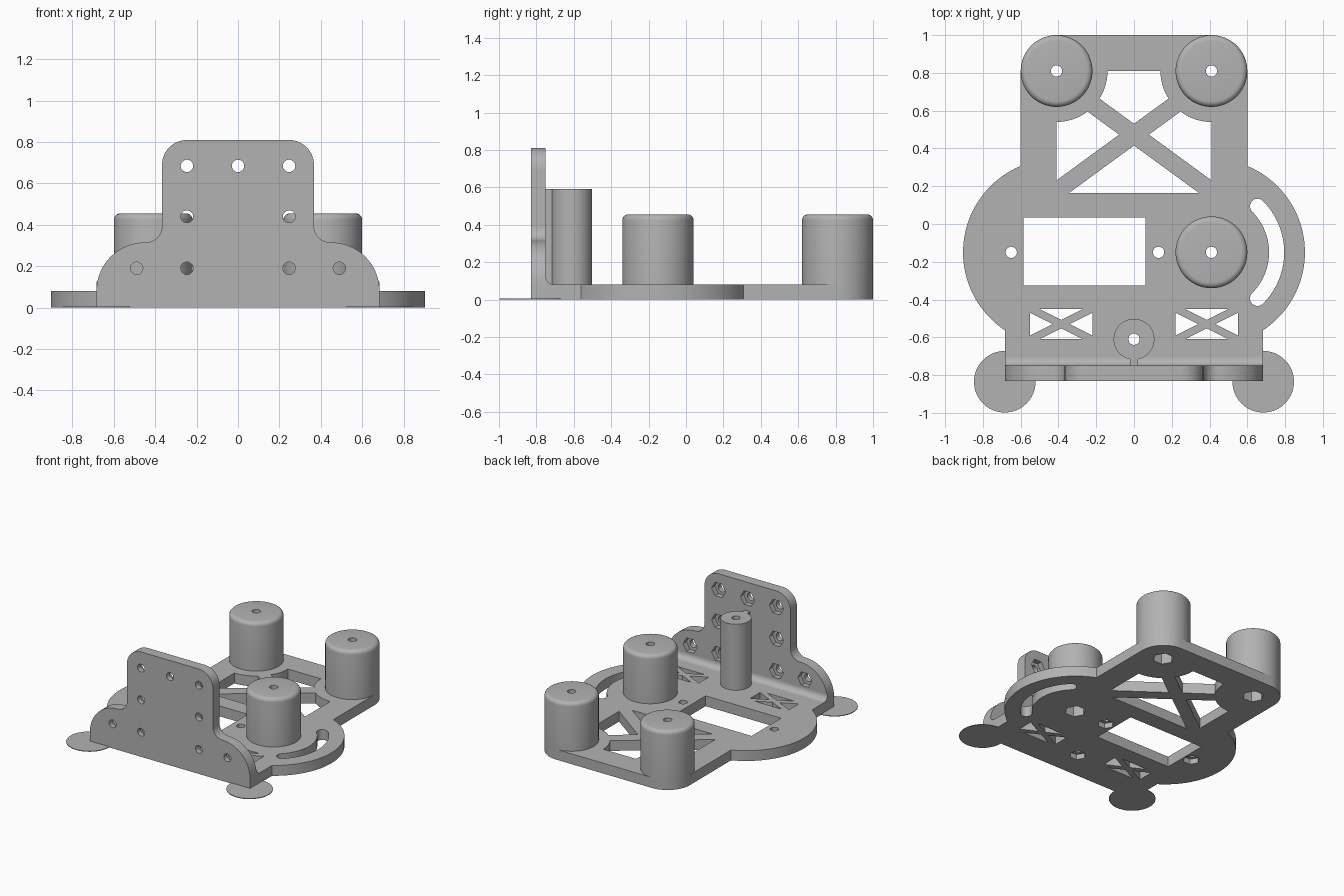
import bpy, bmesh, math
from mathutils import Matrix, Vector

if "Cube" in bpy.data.objects:
    bpy.data.objects.remove(bpy.data.objects["Cube"], do_unlink=True)

grey = bpy.data.materials.new("plain grey")
grey.use_nodes = True
grey.diffuse_color = (0.45, 0.45, 0.45, 1)
grey.node_tree.nodes["Principled BSDF"].inputs["Base Color"].default_value = grey.diffuse_color

FLAT = Matrix.Identity(4)
UPRIGHT = Matrix.Rotation(math.pi / 2, 4, 'X')      # profile in x and z, depth towards the front
ACROSS = Matrix(((0, 0, 1, 0), (1, 0, 0, 0), (0, 1, 0, 0), (0, 0, 0, 1)))  # profile in y and z


def arc(cx, cy, r, start, end, n=16):
    angles = [math.radians(start + (end - start) * i / n) for i in range(n + 1)]
    return [(cx + r * math.cos(a), cy + r * math.sin(a)) for a in angles]


def circle(cx, cy, r, n=64):
    return arc(cx, cy, r, 0, 360, n)[:-1]


def rect(x0, x1, y0, y1):
    return [(x0, y0), (x1, y0), (x1, y1), (x0, y1)]


def mirrored(half):
    return half + [(-x, y) for x, y in reversed(half)]


def bar(cx, cy, length, width, angle):
    turn = Matrix.Rotation(angle, 2)
    corners = rect(-length / 2, length / 2, -width / 2, width / 2)
    return [tuple(turn @ Vector(p) + Vector((cx, cy))) for p in corners]


def prism(name, points, low, high, matrix=FLAT, round_top=0):
    bm = bmesh.new()
    face = bm.faces.new([bm.verts.new((x, y, low)) for x, y in points])
    out = bmesh.ops.extrude_face_region(bm, geom=[face])["geom"]
    top = [v for v in out if isinstance(v, bmesh.types.BMVert)]
    bmesh.ops.translate(bm, verts=top, vec=(0, 0, high - low))
    if round_top:
        rim = [e for e in bm.edges if all(v in top for v in e.verts)]
        bmesh.ops.bevel(bm, geom=rim, offset=round_top, segments=5, profile=0.5, affect='EDGES')
    bm.transform(matrix)
    bmesh.ops.recalc_face_normals(bm, faces=bm.faces)
    mesh = bpy.data.meshes.new(name)
    bm.to_mesh(mesh)
    bm.free()
    mesh.materials.append(grey)
    obj = bpy.data.objects.new(name, mesh)
    bpy.context.collection.objects.link(obj)
    return obj


def combine(target, tool, operation='DIFFERENCE', keep=False):
    mod = target.modifiers.new("combine", 'BOOLEAN')
    mod.operation, mod.object, mod.solver = operation, tool, 'EXACT'
    bpy.context.view_layer.objects.active = target
    bpy.ops.object.modifier_apply(modifier=mod.name)
    if not keep:
        bpy.data.objects.remove(tool, do_unlink=True)


def cut(target, points, low, high, matrix=FLAT):
    combine(target, prism("cutter", points, low, high, matrix))


T = 0.08                    # plate thickness
HOLE = 0.03
REAR = (0.41, 0.81)         # rear post centre, mirrored
PIVOT = (0.41, -0.15)       # side post and side bulge centre
SPINE = (0, -0.61)          # tall thin post centre
W = 0.684                   # half width at the front

# Base plate outline: rounded rear corners and bulging sides
bulge = arc(*PIVOT, 0.495, -56.4, 67.4, 40)
half = [(W, -0.75)] + bulge + arc(*REAR, 0.19, 0, 90)
base = prism("base_plate", mirrored(half), 0, T)

# Servo window, curved slot
cut(base, rect(-0.585, 0.06, -0.325, 0.035), -1, 1)
slot = (arc(*PIVOT, 0.385, -45, 45, 32) + arc(0.654, 0.094, 0.04, 45, 225)[1:-1]
        + arc(*PIVOT, 0.305, 45, -45, 32) + arc(0.654, -0.394, 0.04, 135, 315)[1:-1])
cut(base, slot, -1, 1)


# Truss openings: a rectangle less two crossing bars
def truss(area, cx, cy, width, angle, discs=()):
    cutter = prism("cutter", area, -0.5, 0.5)
    for s in (-1, 1):
        cut(cutter, bar(cx, cy, 2, width, s * angle), -1, 1)
    for x, y, r in discs:
        cut(cutter, circle(x, y, r), -1, 1)
    combine(base, cutter)


truss(rect(-0.41, 0.41, 0.165, 0.81), 0, 0.473, 0.093, math.atan(0.73),
      [(s * REAR[0], REAR[1], 0.27) for s in (-1, 1)])
for s in (-1, 1):
    truss(rect(s * 0.385 - 0.165, s * 0.385 + 0.165, -0.61, -0.45), s * 0.385, -0.53,
          0.04, math.atan(0.5))

# Posts
posts = []
for name, (x, y) in (("rear_left_post", REAR), ("rear_right_post", (-REAR[0], REAR[1])),
                     ("side_post", PIVOT)):
    posts.append((prism(name, circle(x, y, 0.19), T, 0.455, round_top=0.03), x, y))
spine = prism("tall_post", circle(*SPINE, 0.108), T, 0.59)
combine(spine, prism("web", rect(-0.022, 0.022, -0.75, -0.65), T, 0.59), 'UNION')

# Screw holes and hexagonal nut pockets through posts and plate
for obj, x, y in posts:
    for part in (obj, base):
        cut(part, circle(x, y, HOLE, 24), -1, 1)
        cut(part, circle(x, y, 0.075, 6), -1, 0.12)
cut(spine, circle(*SPINE, HOLE, 24), -1, 1)
for x, y in (SPINE, (-0.65, -0.15), (0.13, -0.15)):
    cut(base, circle(x, y, HOLE, 24), -1, 1)
    cut(base, circle(x, y, 0.06, 6), -1, 0.04)

# Upright front plate with stepped, rounded shoulders
half = ([(W, 0)] + arc(W - 0.235, T, 0.235, 0, 90)
        + arc(0.447, 0.395, 0.08, 270, 180)[1:] + arc(0.247, 0.69, 0.12, 0, 90))
front = prism("front_plate", mirrored(half), 0.75, 0.83, UPRIGHT)
for x, z in ((0.49, 0.19), (0.247, 0.19), (0.247, 0.44), (0.247, 0.685), (0, 0.685)):
    for s in ((-1, 1) if x else (1,)):
        cut(front, circle(s * x, z, HOLE, 24), 0, 1, UPRIGHT)
        cut(front, circle(s * x, z, 0.06, 6), 0.7, 0.79, UPRIGHT)

# Concave fillet between the plates
fillet = prism("corner_fillet", [(-0.75, T)] + arc(-0.705, T + 0.045, 0.045, 270, 180, 10),
               -W, W, ACROSS)

# Thin round pads under the front corners
pads = [prism(n, circle(s * W, -0.835, 0.163), 0, 0.005)
        for n, s in (("left_pad", 1), ("right_pad", -1))]

bpy.ops.object.select_all(action='DESELECT')
for obj in [base, front, spine, fillet] + pads + [p[0] for p in posts]:
    obj.select_set(True)
bpy.context.view_layer.objects.active = base
bpy.ops.object.shade_smooth_by_angle(angle=math.radians(30))
